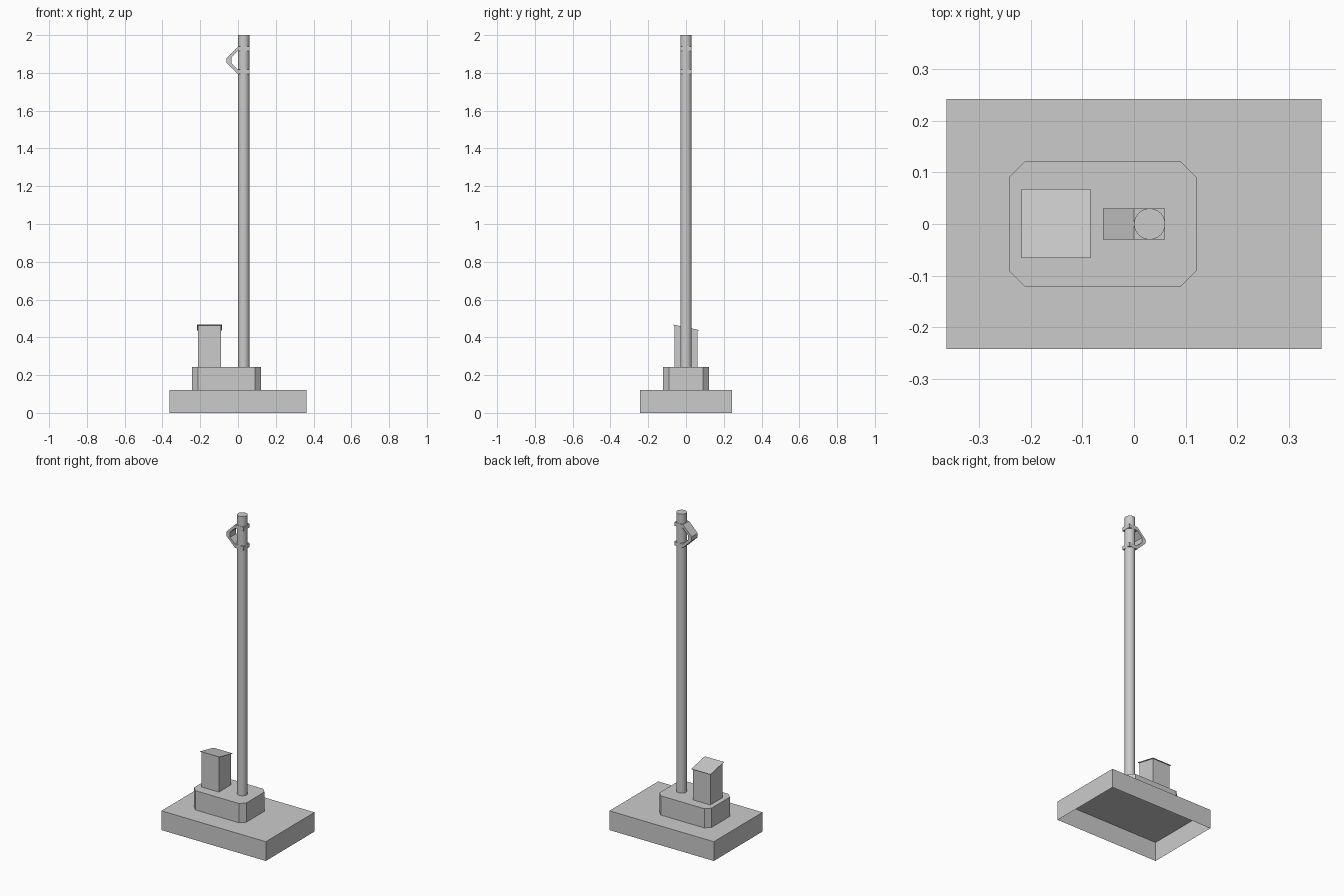
import bpy, bmesh
from math import pi, cos, sin

if "Cube" in bpy.data.objects:
    bpy.data.objects.remove(bpy.data.objects["Cube"])

U = 2 / 16.5  # module: the slab height


def finish(name, bm):
    bmesh.ops.recalc_face_normals(bm, faces=bm.faces)
    me = bpy.data.meshes.new(name)
    bm.to_mesh(me)
    bm.free()
    ob = bpy.data.objects.new(name, me)
    bpy.context.collection.objects.link(ob)
    return ob


def prism(name, base, offset, open_base=False):
    """Extrude a closed outline of 3D points along an offset."""
    bm = bmesh.new()
    face = bm.faces.new([bm.verts.new(p) for p in base])
    ext = bmesh.ops.extrude_face_region(bm, geom=[face], use_keep_orig=True)
    verts = [g for g in ext["geom"] if isinstance(g, bmesh.types.BMVert)]
    bmesh.ops.translate(bm, verts=verts, vec=offset)
    if open_base:
        bmesh.ops.delete(bm, geom=[face], context="FACES_ONLY")
    return finish(name, bm)


# Base slab, open underneath
w, d = 3 * U, 2 * U
prism("base_slab", [(-w, -d, 0), (w, -d, 0), (w, d, 0), (-w, d, 0)],
      (0, 0, U), open_base=True)

# Plinth with chamfered corners
x0, x1, y, c = -2 * U, U, U, U / 4
outline = [(x0 + c, -y), (x1 - c, -y), (x1, c - y), (x1, y - c),
           (x1 - c, y), (x0 + c, y), (x0, y - c), (x0, c - y)]
prism("plinth", [(px, py, U) for px, py in outline], (0, 0, U), open_base=True)

# Round pole
r, n = U / 4, 24
pole = prism("pole", [(r + r * cos(2 * pi * i / n), r * sin(2 * pi * i / n), 2 * U)
                      for i in range(n)], (0, 0, 14.5 * U), open_base=True)
bpy.context.view_layer.objects.active = pole
pole.select_set(True)
bpy.ops.object.shade_smooth_by_angle()
pole.select_set(False)

# Bracket: two bands around the pole joined by an angled loop, mirrored in z
mid = 15.4
outer = [(0.5, 0.6), (0, 0.6), (-0.5, 0.1)]
inner = [(-0.28, 0.13), (0, 0.41), (0.5, 0.41)]
profile = (outer + [(a, -b) for a, b in reversed(outer)]
           + [(a, -b) for a, b in reversed(inner)] + inner)
prism("pole_bracket", [(a * U, -r, (mid + b) * U) for a, b in profile], (0, 2 * r, 0))

# Control box with sloping top
cx, h = -1.25 * U, U / 2


def lid_z(y):
    return 0.451 - 0.21 * y


side = [(-h, 2 * U), (h, 2 * U), (h, lid_z(h)), (-h, lid_z(-h))]
prism("control_box", [(cx - h, py, pz) for py, pz in side], (2 * h, 0, 0))

# Thin sloping lid
lw, t = 0.55 * U, 0.003
edge = [(-lw, lid_z(-lw)), (lw, lid_z(lw)), (lw, lid_z(lw) + t), (-lw, lid_z(-lw) + t)]
prism("control_box_lid", [(cx - lw, py + 0.001, pz - 0.001) for py, pz in edge], (2 * lw, 0, 0))
